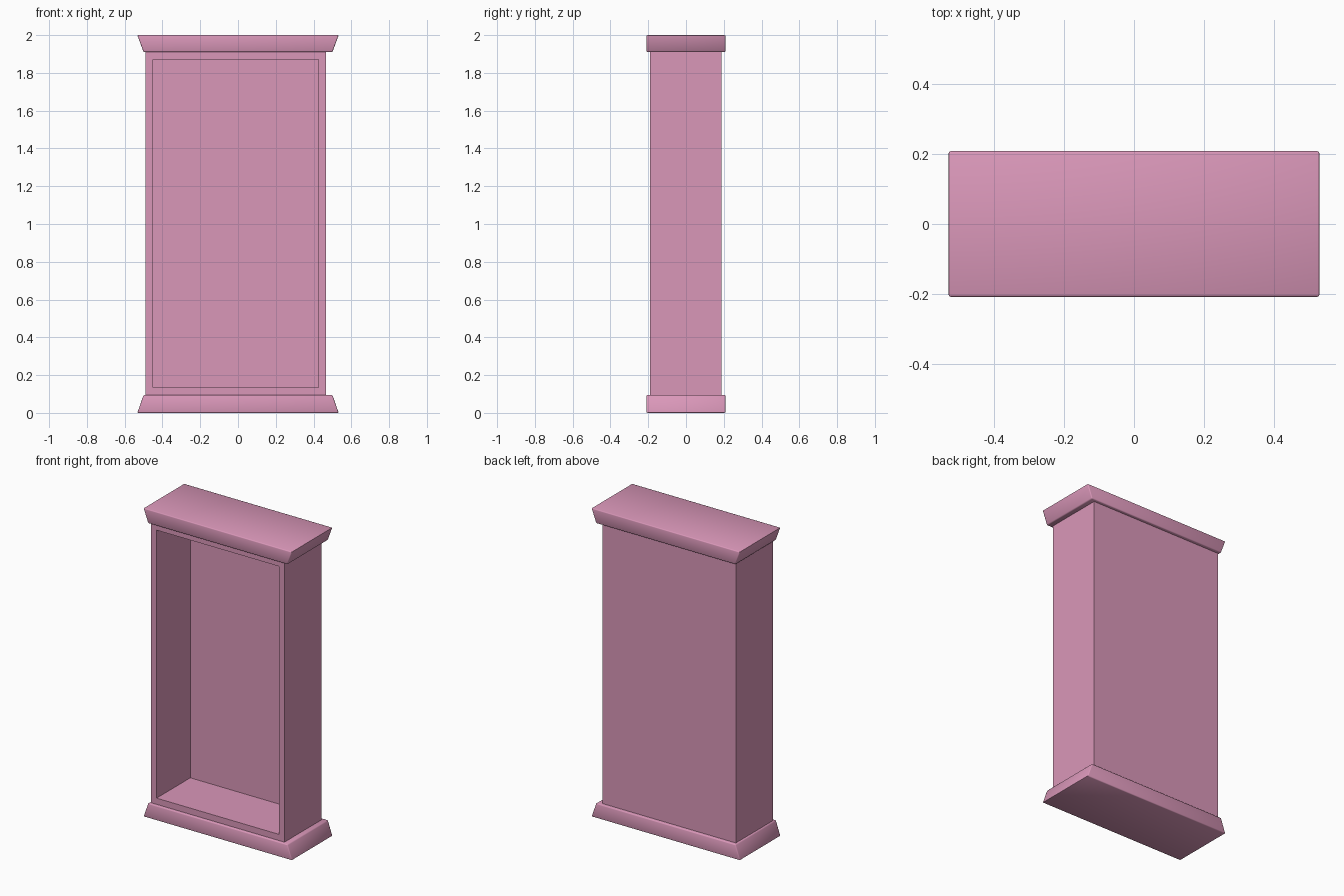
import bpy, bmesh

if "Cube" in bpy.data.objects:
    bpy.data.objects.remove(bpy.data.objects["Cube"])

pink = bpy.data.materials.new("dusty pink")
pink.diffuse_color = (0.70, 0.31, 0.485, 1.0)
pink.use_nodes = True
pink.node_tree.nodes["Principled BSDF"].inputs["Base Color"].default_value = pink.diffuse_color


def finish(bm, name):
    bmesh.ops.recalc_face_normals(bm, faces=bm.faces[:])
    mesh = bpy.data.meshes.new(name)
    bm.to_mesh(mesh)
    bm.free()
    mesh.materials.append(pink)
    obj = bpy.data.objects.new(name, mesh)
    bpy.context.collection.objects.link(obj)
    return obj


def block(x, y, z):
    """bmesh box spanning the given (low, high) ranges"""
    bm = bmesh.new()
    bmesh.ops.create_cube(bm, size=1)
    for v in bm.verts:
        for i, (lo, hi) in enumerate((x, y, z)):
            v.co[i] = hi if v.co[i] > 0 else lo
    return bm


def moulding(name, z_wide, z_narrow):
    """slab whose ends slope inward towards the cabinet, with softened edges"""
    bm = block((-0.533, 0.533), (-0.209, 0.209), sorted((z_wide, z_narrow)))
    for v in bm.verts:
        if abs(v.co.z - z_narrow) < 1e-4:
            v.co.x *= 0.50 / 0.533
    obj = finish(bm, name)
    bevel = obj.modifiers.new("soft edges", 'BEVEL')
    bevel.width = 0.006
    bevel.segments = 2
    bpy.ops.object.select_all(action='DESELECT')
    obj.select_set(True)
    bpy.context.view_layer.objects.active = obj
    bpy.ops.object.modifier_apply(modifier=bevel.name)
    bpy.ops.object.shade_smooth_by_angle(angle=0.8)


# Base and top mouldings
moulding("base_moulding", 0.0, 0.095)
moulding("top_moulding", 2.0, 1.91)

# Open-fronted cabinet box: inset the front, then push it back
bm = block((-0.49, 0.467), (-0.191, 0.189), (0.095, 1.912))
bm.normal_update()
front = min(bm.faces, key=lambda f: f.calc_center_median().y)
bmesh.ops.inset_region(bm, faces=[front], thickness=0.04, use_even_offset=True)
panel = bmesh.ops.extrude_face_region(bm, geom=[front])["geom"]
bmesh.ops.delete(bm, geom=[front], context='FACES_ONLY') if front.is_valid else None
bmesh.ops.translate(bm, vec=(0, 0.345, 0),
                    verts=[g for g in panel if isinstance(g, bmesh.types.BMVert)])
finish(bm, "cabinet_box")
